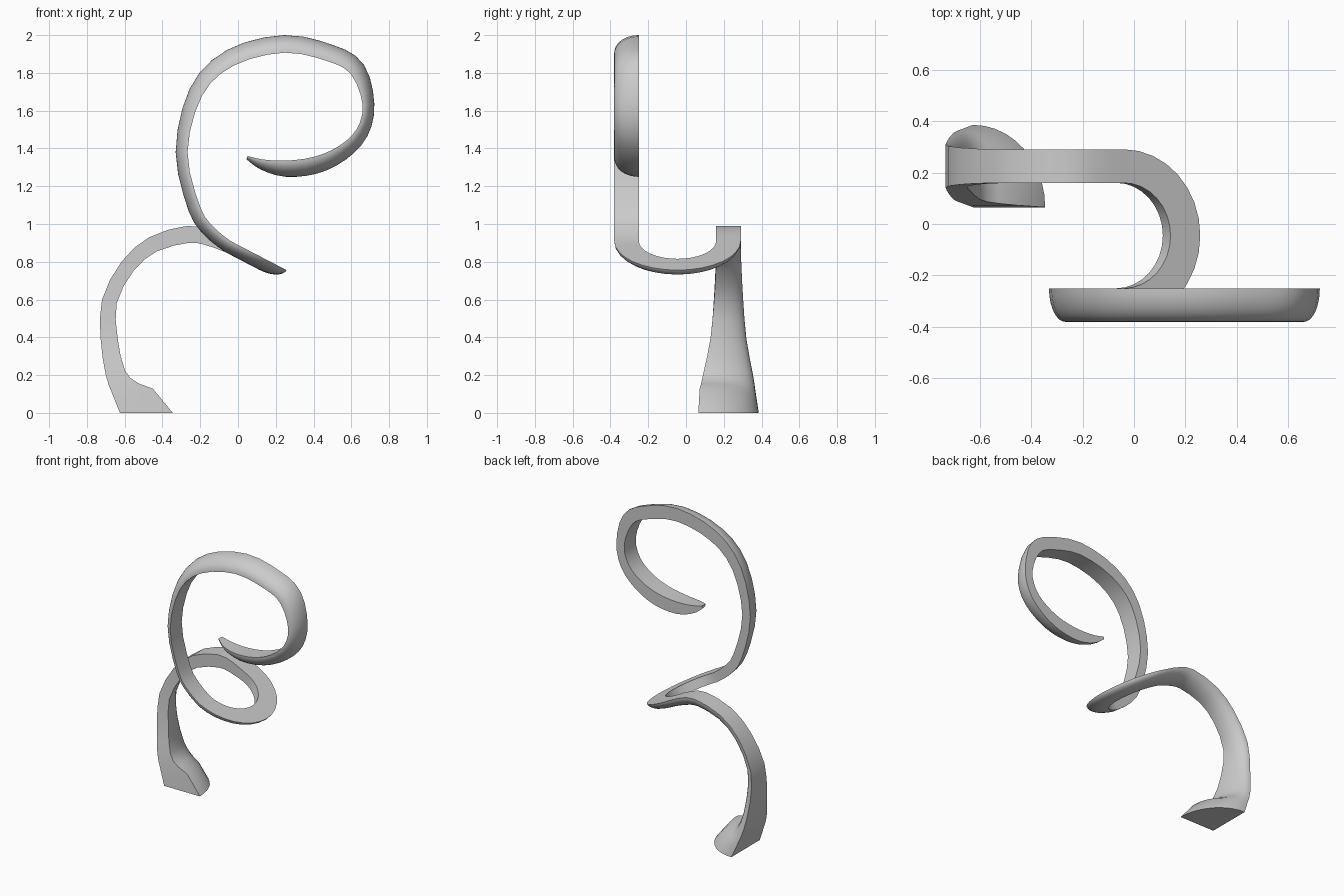
import bpy, bmesh
from math import sin, cos, pi
from mathutils import Vector

if "Cube" in bpy.data.objects:
    bpy.data.objects.remove(bpy.data.objects["Cube"])

ARC = 10              # segments on the rounded side of the section
BAND = 0.13           # usual band width
Y = Vector((0, 1, 0))


def smooth_path(points, steps):
    """Catmull-Rom through rows of (x, z, thickness, width)."""
    p = [Vector(q) for q in points]
    p = [2 * p[0] - p[1]] + p + [2 * p[-1] - p[-2]]
    out = []
    for a, b, c, d in zip(p, p[1:], p[2:], p[3:]):
        for i in range(steps):
            t = i / steps
            out.append(0.5 * (2 * b + (c - a) * t + (2 * a - 5 * b + 4 * c - d) * t * t
                              + (3 * b - a - 3 * c + d) * t ** 3))
    return out + [p[-2]]


def side(path, i, sign):
    """In-plane normal of the path, to the right (1) or left (-1) of travel."""
    a, b = path[max(i - 1, 0)], path[min(i + 1, len(path) - 1)]
    return Vector((b[1] - a[1], 0, a[0] - b[0])).normalized() * sign


# Each station is a corner plus a width vector and a thickness vector
stations = []

# Rear arch, flaring into the foot
arch = smooth_path([
    (-.625, 0, .28, .32), (-.665, .1, .15, .29), (-.70, .2, .105, .26),
    (-.727, .39, .09, .19), (-.72, .6, .08, .155), (-.617, .8, .08, .135),
    (-.47, .93, .085, BAND), (-.27, .99, .09, BAND),
    (-.15, .965, .08, BAND), (-.04, .91, .065, BAND)], 2)
for i, (x, z, t, w) in enumerate(arch[:-1]):
    normal = side(arch, i, 1) if i else Vector((1, 0, 0))
    stations.append((Vector((x, .225 - w / 2, z)), Y * w, normal * t))

# Tilted half turn joining the arch to the front loop
slope = Vector((.887, 0, -.46)).normalized()
down = Vector((slope.z, 0, -slope.x))
centre = Vector((-.04, -.045, .91))
TURN = 16
for i in range(TURN + 1):
    a = pi * i / TURN
    radial = Y * cos(a) + slope * sin(a)
    stations.append((centre + radial * .205, radial * BAND, down * .065))

# Front loop, curling in to a narrow tip
loop = smooth_path([
    (-.04, .91, .065, BAND), (-.125, .98, .065, BAND), (-.2, 1.09, .065, BAND),
    (-.267, 1.38, .063, BAND), (-.19, 1.68, .075, BAND), (-.02, 1.84, .09, BAND),
    (.246, 1.907, .093, BAND), (.48, 1.86, .09, BAND), (.6, 1.79, .085, BAND),
    (.66, 1.63, .062, BAND), (.627, 1.5, .068, BAND), (.53, 1.41, .08, BAND),
    (.4, 1.355, .09, BAND), (.25, 1.335, .085, .12), (.13, 1.342, .055, .09),
    (.05, 1.36, .018, .04)], 3)
for i, (x, z, t, w) in enumerate(loop[1:], 1):
    stations.append((Vector((x, -.25, z)), -Y * w, side(loop, i, -1) * t))

# Skin the quarter-round section along the stations
bm = bmesh.new()
rings = []
for corner, wide, thick in stations:
    ring = [bm.verts.new(corner)]
    for k in range(ARC + 1):
        a = pi / 2 * k / ARC
        ring.append(bm.verts.new(corner + wide * cos(a) + thick * sin(a)))
    rings.append(ring)
for r, s in zip(rings, rings[1:]):
    for k in range(len(r)):
        n = (k + 1) % len(r)
        bm.faces.new((r[k], r[n], s[n], s[k]))
bm.faces.new(rings[0])
bm.faces.new(rings[-1])
bmesh.ops.recalc_face_normals(bm, faces=bm.faces)
mesh = bpy.data.meshes.new("spiral_band")
bm.to_mesh(mesh)
bm.free()

# Single grey colour
grey = bpy.data.materials.new("light grey")
grey.use_nodes = True
colour = (.6, .6, .6, 1)
grey.diffuse_color = colour
grey.node_tree.nodes["Principled BSDF"].inputs["Base Color"].default_value = colour
mesh.materials.append(grey)

band = bpy.data.objects.new("spiral_band", mesh)
bpy.context.collection.objects.link(band)
bpy.ops.object.select_all(action='DESELECT')
band.select_set(True)
bpy.context.view_layer.objects.active = band
bpy.ops.object.shade_smooth_by_angle(angle=pi / 6)
